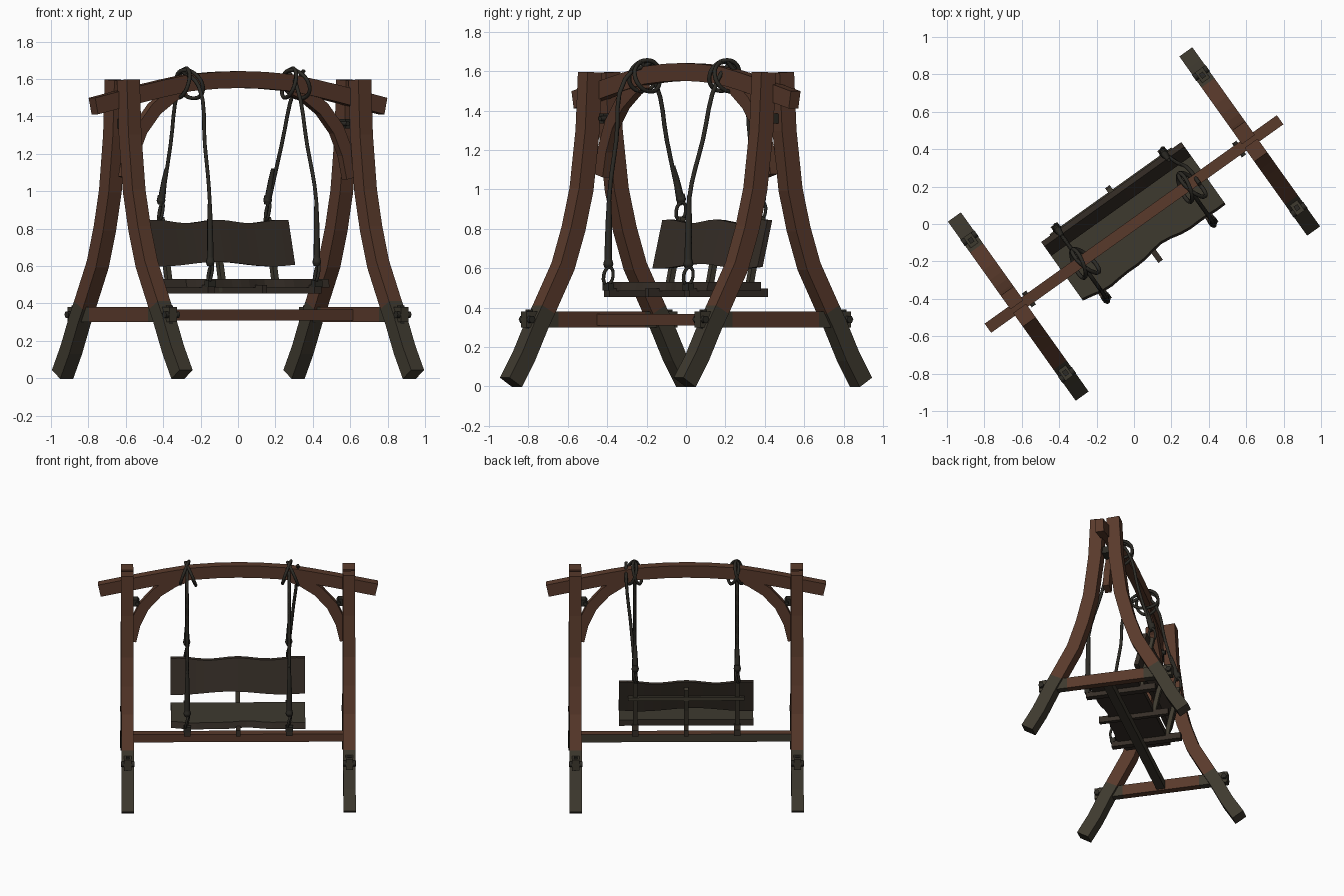
import bpy, bmesh, math
from mathutils import Matrix, Vector

old = bpy.data.objects.get("Cube")
if old:
    bpy.data.objects.remove(old)

# The whole swing is built square to the axes, then turned about z
TURN = Matrix.Rotation(math.radians(35.5), 4, 'Z')


def material(name, rgb):
    m = bpy.data.materials.new(name)
    m.use_nodes = True
    m.diffuse_color = (*rgb, 1)
    m.node_tree.nodes["Principled BSDF"].inputs["Base Color"].default_value = (*rgb, 1)
    return m


BROWN = material("brown_wood", (0.10, 0.042, 0.024))
GREY = material("weathered_grey_wood", (0.048, 0.041, 0.028))
DARK = material("dark_seat_wood", (0.036, 0.027, 0.020))
ROPE = material("dark_rope", (0.025, 0.023, 0.018))


def finish(name, bm, mats, rule=None):
    bmesh.ops.recalc_face_normals(bm, faces=bm.faces)
    if rule:
        for f in bm.faces:
            f.material_index = rule(f)
    me = bpy.data.meshes.new(name)
    bm.to_mesh(me)
    bm.free()
    return place(name, me, mats)


def place(name, me, mats):
    for m in mats:
        me.materials.append(m)
    ob = bpy.data.objects.new(name, me)
    bpy.context.collection.objects.link(ob)
    ob.matrix_world = TURN
    return ob


def loft(name, rings, mats, rule=None):
    """Skin a row of equal cross-sections and cap the ends."""
    bm = bmesh.new()
    rows = [[bm.verts.new(p) for p in r] for r in rings]
    n = len(rows[0])
    for a, b in zip(rows, rows[1:]):
        for i in range(n):
            j = (i + 1) % n
            bm.faces.new((a[i], a[j], b[j], b[i]))
    bm.faces.new(rows[0])
    bm.faces.new(rows[-1])
    return finish(name, bm, mats, rule)


def beam(name, pts, depth, width, along, offset, mats, rule=None):
    """Square timber following (distance, height) points in an upright plane."""
    rings = []
    for i, p in enumerate(pts):
        p = Vector(p)
        d = Vector(pts[min(i + 1, len(pts) - 1)]) - Vector(pts[max(i - 1, 0)])
        n = Vector((-d.y, d.x)).normalized() * depth / 2
        ring = []
        for q, s in ((p + n, 1), (p + n, -1), (p - n, -1), (p - n, 1)):
            side = offset + s * width / 2
            ring.append((q.x, side, q.y) if along == 'X' else (side, q.x, q.y))
        rings.append(ring)
    return loft(name, rings, mats, rule)


def box(name, centre, size, mats, rule=None):
    bm = bmesh.new()
    bmesh.ops.create_cube(bm, size=1)
    bmesh.ops.scale(bm, vec=size, verts=bm.verts)
    bmesh.ops.translate(bm, vec=centre, verts=bm.verts)
    return finish(name, bm, mats, rule)


def tube(name, pts, radius, closed=False, radii=None):
    """Round rope through points, smoothed between them."""
    cu = bpy.data.curves.new(name, 'CURVE')
    cu.dimensions = '3D'
    cu.bevel_depth = radius
    cu.bevel_resolution = 1
    cu.resolution_u = 4
    cu.use_fill_caps = True
    sp = cu.splines.new('BEZIER')
    sp.bezier_points.add(len(pts) - 1)
    sp.use_cyclic_u = closed
    for i, (bp, p) in enumerate(zip(sp.bezier_points, pts)):
        bp.co = p
        bp.handle_left_type = bp.handle_right_type = 'AUTO'
        bp.radius = radii[i] if radii else 1
    tmp = bpy.data.objects.new(name + "_curve", cu)
    me = bpy.data.meshes.new_from_object(tmp)
    bpy.data.objects.remove(tmp)
    me.materials.clear()
    for p in me.polygons:
        p.use_smooth = True
        p.material_index = 0
    return place(name, me, [ROPE])


def ring(name, c, ry, rz, radius, lean=0.0):
    """Rope ring standing across the swing, leaning along it."""
    pts = []
    for k in range(8):
        a = k * math.tau / 8
        pts.append((c[0] + lean * math.sin(a + 0.6), c[1] + ry * math.cos(a), c[2] + rz * math.sin(a)))
    return tube(name, pts, radius, closed=True)


# Arched top beam
half = [(0.15, 1.593), (0.33, 1.58), (0.5, 1.55), (0.65, 1.52), (0.95, 1.455)]
arch = [(-x, z) for x, z in reversed(half)] + [(0, 1.597)] + half
beam("top_beam", arch, 0.09, 0.06, 'X', 0, [BROWN])

# End frames: curved legs, tie with wedges, curved brace and block
leg_path = [(0.057, 1.595), (0.072, 1.3), (0.11, 1.0), (0.16, 0.8),
            (0.225, 0.61), (0.345, 0.39), (0.385, 0.32), (0.47, 0.15), (0.55, 0.02)]
brace_path = [(0.735, 1.07), (0.705, 1.2), (0.645, 1.33), (0.55, 1.44), (0.44, 1.515), (0.36, 1.55)]
low = lambda f: int(f.calc_center_median().z < 0.38)

for sx, side in ((-1, "right"), (1, "left")):
    u = sx * 0.76
    for sy, end in ((-1, "front"), (1, "back")):
        beam(f"{side}_{end}_leg", [(sy * v, z) for v, z in leg_path],
             0.09, 0.085, 'Y', u, [BROWN, GREY], low)
        box(f"{side}_{end}_wedge", (u, sy * 0.435, 0.335), (0.025, 0.03, 0.11), [ROPE])
        tube(f"{side}_{end}_tie_peg", [(u - 0.045, sy * 0.45, 0.34), (u + 0.045, sy * 0.45, 0.34)], 0.02)
    beam(f"{side}_tie", [(v, 0.34) for v in (-0.47, -0.27, 0.27, 0.47)], 0.08, 0.05, 'Y', u,
         [GREY, BROWN], lambda f: int(abs(f.calc_center_median().y) < 0.1))
    beam(f"{side}_brace", [(sx * x, z) for x, z in brace_path], 0.075, 0.045, 'X', 0, [BROWN])
    box(f"{side}_brace_block", (sx * 0.73, 0, 1.36), (0.09, 0.055, 0.05), [ROPE])
    tube(f"{side}_brace_bolt", [(sx * 0.69, -0.045, 1.36), (sx * 0.69, 0.045, 1.36)], 0.014)

# Long low stretcher between the end frames
box("stretcher", (0, 0, 0.338), (1.5, 0.06, 0.058), [BROWN, GREY],
    lambda f: int(f.normal.y > 0.5 or f.normal.z < -0.5))

# Seat and backrest planks with natural wavy edges
seat, back = [], []
for k in range(17):
    t = k / 16 * 2 - 1
    x = 0.46 * t
    wave = 0.012 * math.sin(5 * t + 1) + 0.006 * math.sin(11 * t)
    front = -0.19 + wave
    seat.append([(x, front, 0.485), (x, 0.14, 0.485), (x, 0.14, 0.53), (x, front + 0.012, 0.53)])
    top = 0.838 + 0.009 * math.cos(7 * t)
    bot = 0.61 + 0.012 * math.sin(4 * t + 2)
    back.append([(x, 0.118, bot), (x, 0.15, bot), (x, 0.21, top), (x, 0.18, top)])
loft("seat_plank", seat, [GREY, DARK], lambda f: int(f.normal.z < 0.5))
loft("backrest_plank", back, [DARK])

# Battens under the seat and posts behind the backrest
for x, name, w in ((-0.35, "right", 0.045), (0, "middle", 0.03), (0.35, "left", 0.045)):
    box(f"{name}_batten", (x, 0, 0.475), (w, 0.49, 0.045), [DARK])
    height = 0.86 if x else 0.8
    beam(f"{name}_back_post", [(0.135, 0.46), (0.17, 0.62), (0.222, height)], 0.03, 0.03, 'Y', x, [GREY])
box("back_rail", (0, 0.205, 0.72), (0.8, 0.025, 0.025), [GREY])

# Ropes: beam loops, hanging lines, thick splices, knots and eyes
for sx, side, lean, top_v in ((-1, "right", 0, -0.13), (1, "left", 0.06, -0.05)):
    u = sx * 0.35
    ring(f"{side}_beam_loop_inner", (u - 0.015, 0, 1.578), 0.08, 0.078, 0.011, 0.03)
    ring(f"{side}_beam_loop_outer", (u + 0.025, -0.01, 1.572), 0.09, 0.075, 0.011, -0.035)
    tube(f"{side}_front_rope",
         [(u, 0.03, 1.645), (u, top_v, 1.56), (u, top_v * 0.5 - 0.12, 1.25), (u, -0.23, 0.95), (u, -0.235, 0.6)], 0.011)
    tube(f"{side}_back_rope",
         [(u + lean, -0.03, 1.645), (u + lean, 0.06, 1.54), (u + lean * 0.5, 0.13, 1.25), (u, 0.215, 0.92)], 0.011)
    tube(f"{side}_front_splice",
         [(u, -0.235, 0.62), (u, -0.235, 0.72), (u, -0.232, 0.84), (u, -0.23, 0.97)], 0.02, radii=[1, 0.9, 0.8, 0.5])
    tube(f"{side}_back_splice",
         [(u, 0.22, 0.93), (u, 0.207, 0.98), (u, 0.19, 1.05), (u, 0.17, 1.12)], 0.02, radii=[1, 1, 0.8, 0.5])
    for v, z, end in ((-0.235, 0.62, "front"), (0.218, 0.95, "back")):
        tube(f"{side}_{end}_knot", [(u, v, z - 0.02), (u, v, z), (u, v, z + 0.03)], 0.026, radii=[0.7, 1, 0.7])
        ring(f"{side}_{end}_eye", (u, v, z - 0.06), 0.024, 0.045, 0.009, 0.012)
    box(f"{side}_front_shackle", (u, -0.235, 0.505), (0.05, 0.035, 0.035), [ROPE])
